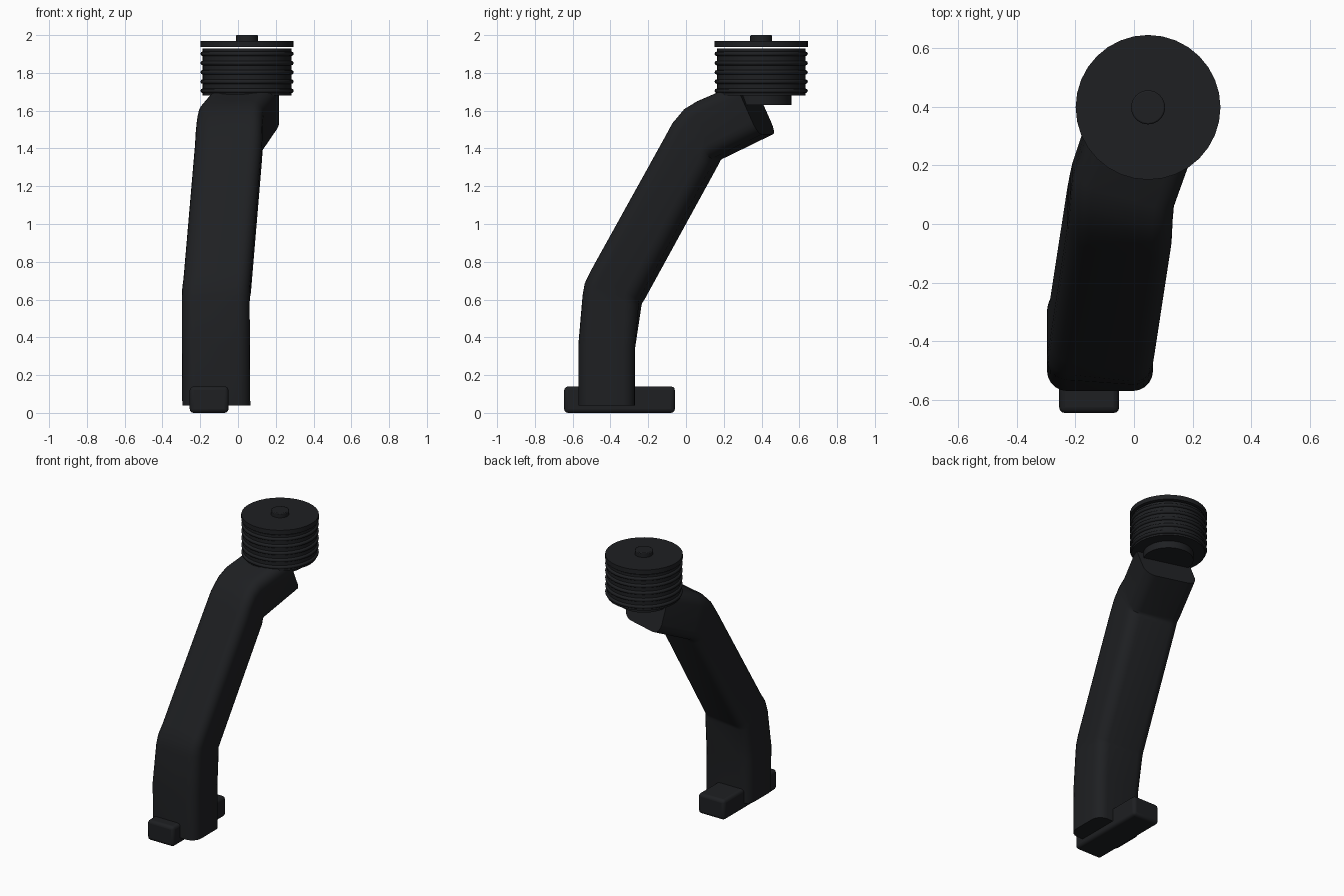
import bpy, bmesh
from math import sin, cos, pi, radians
from mathutils import Vector

if "Cube" in bpy.data.objects:
    bpy.data.objects.remove(bpy.data.objects["Cube"])

black = bpy.data.materials.new("matte_black")
black.diffuse_color = (0.013, 0.014, 0.016, 1)
black.use_nodes = True
black.node_tree.nodes["Principled BSDF"].inputs["Base Color"].default_value = black.diffuse_color


def finish(ob, name, angle=35):
    ob.name = name
    ob.data.materials.append(black)
    bpy.ops.object.select_all(action='DESELECT')
    ob.select_set(True)
    bpy.context.view_layer.objects.active = ob
    bpy.ops.object.shade_smooth_by_angle(angle=radians(angle))
    return ob


def disc(name, radius, z0, z1, bevel=0.0):
    bpy.ops.mesh.primitive_cylinder_add(vertices=32, radius=radius, depth=z1 - z0,
                                        location=(CX, CY, (z0 + z1) / 2))
    ob = finish(bpy.context.object, name)
    if bevel:
        m = ob.modifiers.new("edge", 'BEVEL')
        m.width, m.segments = bevel, 2
    return ob


# Curved arm: rounded rectangle lofted through tilted sections
# (inner y, inner z, outer y, outer z, centre x, heading in degrees)
SECTIONS = [
    (-0.27, 0.04, -0.57, 0.04, -0.115, 0),
    (-0.27, 0.34, -0.57, 0.36, -0.117, 0),
    (-0.243, 0.57, -0.54, 0.62, -0.118, 4),
    (-0.242, 0.585, -0.525, 0.685, -0.116, 6),
    (-0.235, 0.60, -0.49, 0.75, -0.110, 8),
    (0.155, 1.315, -0.10, 1.45, -0.050, 9),
    (0.160, 1.335, -0.05, 1.535, -0.047, 11),
    (0.165, 1.345, 0.02, 1.61, -0.043, 14),
    (0.18, 1.353, 0.09, 1.65, -0.037, 16),
    (0.43, 1.475, 0.31, 1.745, 0.045, 16),
]
HALF_W, CORNER, STEPS = 0.18, 0.07, 5


def loop_points(half_d):
    for q, (sx, sy) in enumerate([(1, 1), (-1, 1), (-1, -1), (1, -1)]):
        for i in range(STEPS + 1):
            a = q * pi / 2 + i * pi / 2 / STEPS
            yield (sx * (HALF_W - CORNER) + CORNER * cos(a),
                   sy * (half_d - CORNER) + CORNER * sin(a))


bm = bmesh.new()
rings = []
for iy, iz, oy, oz, cx, heading in SECTIONS:
    inner, outer = Vector((cx, iy, iz)), Vector((cx, oy, oz))
    centre, v = (inner + outer) / 2, outer - inner
    h = radians(heading)
    u = Vector((cos(h), -sin(h), 0))
    half_d = v.length / 2
    v.normalize()
    rings.append([bm.verts.new(centre + u * a + v * b) for a, b in loop_points(half_d)])
n = len(rings[0])
for r0, r1 in zip(rings, rings[1:]):
    for i in range(n):
        j = (i + 1) % n
        bm.faces.new((r0[i], r0[j], r1[j], r1[i]))
bm.faces.new(rings[0])
bm.faces.new(rings[-1])
bmesh.ops.recalc_face_normals(bm, faces=bm.faces)
mesh = bpy.data.meshes.new("arm")
bm.to_mesh(mesh)
bm.free()
arm = bpy.data.objects.new("arm", mesh)
bpy.context.collection.objects.link(arm)
finish(arm, "arm")

# Foot block through the bottom of the arm
bpy.ops.mesh.primitive_cube_add(size=1, location=(-0.153, -0.352, 0.07))
foot = bpy.context.object
foot.scale = (0.205, 0.586, 0.14)
bpy.ops.object.transform_apply(location=False, rotation=False, scale=True)
bev = finish(foot, "foot_block").modifiers.new("edge", 'BEVEL')
bev.width, bev.segments = 0.02, 3

# Ribbed knob with collar, lid and button
CX, CY = 0.048, 0.398
disc("knob_collar", 0.16, 1.63, 1.70)
disc("knob_body", 0.235, 1.68, 1.93)
for k in range(5):
    bpy.ops.mesh.primitive_torus_add(location=(CX, CY, 1.705 + 0.049 * k), major_radius=0.235,
                                     minor_radius=0.012, major_segments=32, minor_segments=8)
    finish(bpy.context.object, f"knob_rib_{k + 1}", 60)
disc("knob_lid", 0.247, 1.938, 1.97)
disc("knob_button", 0.058, 1.96, 2.0, 0.005)
